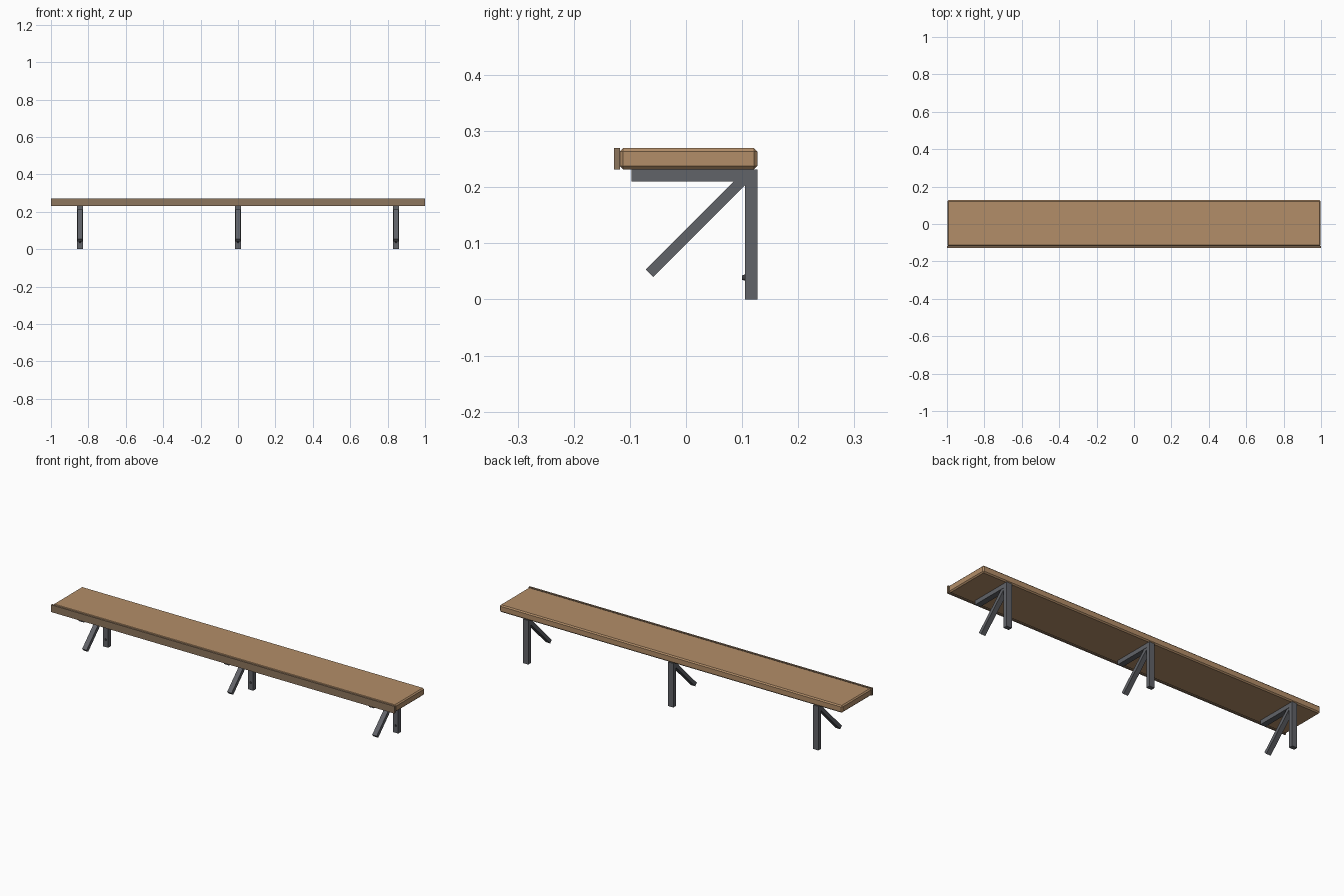
import bpy, math
from mathutils import Matrix

if "Cube" in bpy.data.objects:
    bpy.data.objects.remove(bpy.data.objects["Cube"])


def material(name, color):
    m = bpy.data.materials.new(name)
    m.diffuse_color = color
    m.use_nodes = True
    m.node_tree.nodes["Principled BSDF"].inputs["Base Color"].default_value = m.diffuse_color
    return m


wood = material("wood", (0.45, 0.27, 0.14, 1))
dark_wood = material("dark_wood", (0.27, 0.18, 0.11, 1))
steel = material("steel", (0.12, 0.125, 0.14, 1))
dark = material("dark_steel", (0.05, 0.05, 0.055, 1))


def box(name, lo, hi, mat, bevel=0, rot_x=0):
    bpy.ops.mesh.primitive_cube_add(size=1)
    o = bpy.context.object
    o.name = name
    size = [b - a for a, b in zip(lo, hi)]
    o.data.transform(Matrix.Diagonal((*size, 1)))
    o.location = [(a + b) / 2 for a, b in zip(lo, hi)]
    o.rotation_euler.x = rot_x
    o.data.materials.append(mat)
    if bevel:
        b = o.modifiers.new("chamfer", 'BEVEL')
        b.width = bevel
        b.segments = 1
    return o


# shelf board with chamfered edges, and the front lip
box("shelf_board", (-0.998, -0.118, 0.232), (0.998, 0.127, 0.27), wood, bevel=0.006)
box("front_lip", (-1, -0.128, 0.232), (1, -0.118, 0.27), dark_wood)

# three wall brackets
for i, x in enumerate((-0.845, 0, 0.845)):
    w = 0.015
    box(f"bracket_upright_{i}", (x - w, 0.105, 0), (x + w, 0.127, 0.232), steel)
    box(f"bracket_arm_{i}", (x - w, -0.097, 0.21), (x + w, 0.105, 0.232), steel)

    # diagonal brace
    y0, z0, y1, z1 = -0.065, 0.047, 0.103, 0.215
    length = math.hypot(y1 - y0, z1 - z0)
    cy, cz = (y0 + y1) / 2, (z0 + z1) / 2
    box(f"bracket_brace_{i}", (x - 0.013, cy - length / 2, cz - 0.0095),
        (x + 0.013, cy + length / 2, cz + 0.0095), steel, rot_x=math.radians(45))

    # screw head on the upright
    bpy.ops.mesh.primitive_cone_add(vertices=12, radius1=0.006, radius2=0.004, depth=0.006,
                                    location=(x, 0.103, 0.039),
                                    rotation=(math.pi / 2, 0, 0))
    screw = bpy.context.object
    screw.name = f"screw_head_{i}"
    screw.data.materials.append(dark)
